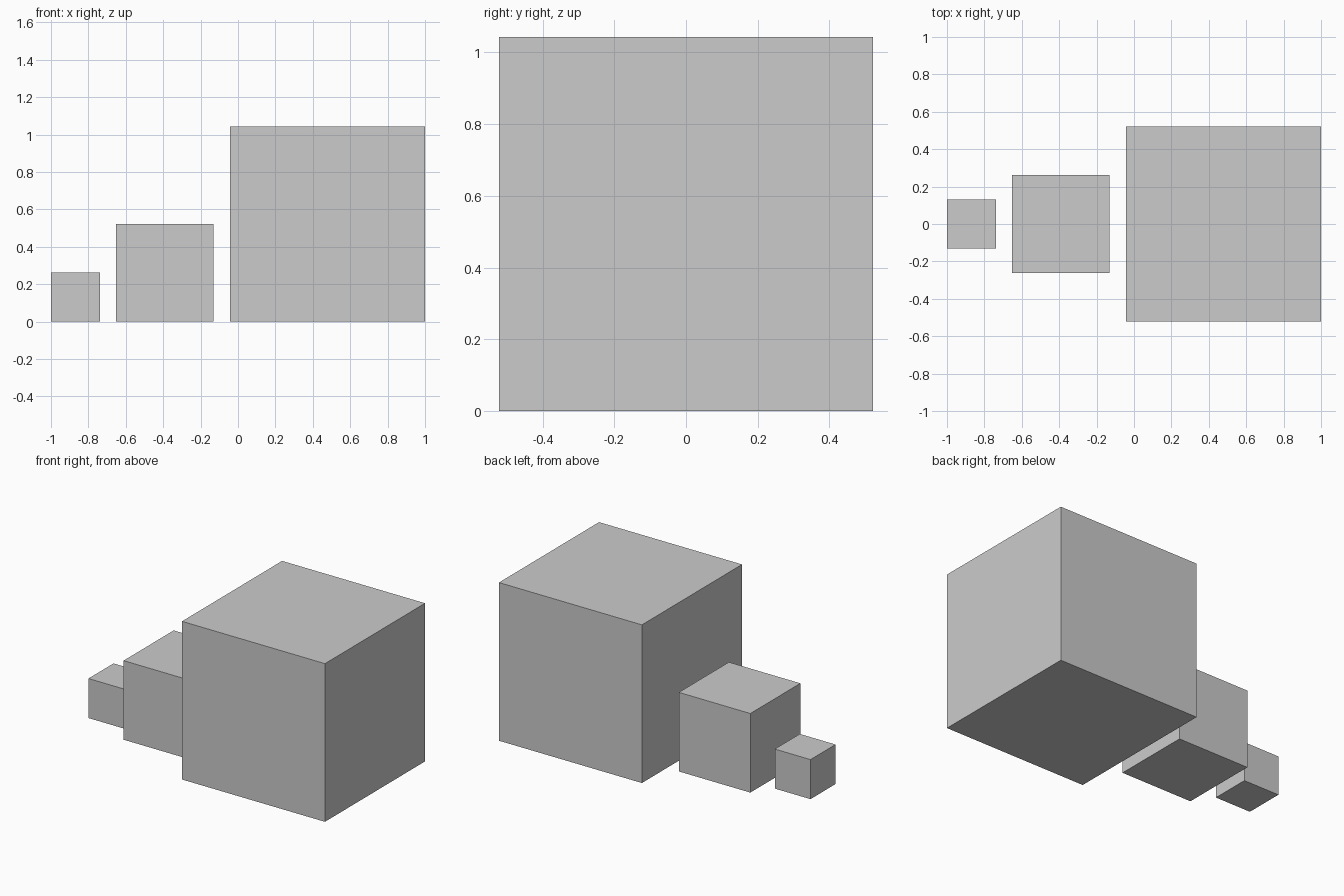
import bpy

if "Cube" in bpy.data.objects:
    bpy.data.objects.remove(bpy.data.objects["Cube"])

UNIT = 2 / (7 + 2 / 3)   # edge of the smallest cube
GAP = UNIT / 3           # spacing between neighbours


def add_cube(name, left, size):
    """Cube standing on the floor, its left face at x = left."""
    bpy.ops.mesh.primitive_cube_add(size=size, location=(left + size / 2, 0, size / 2))
    bpy.context.object.name = name


# Row of cubes, each twice the size of the one before
x = -1.0
for i, name in enumerate(("small_cube", "medium_cube", "large_cube")):
    edge = UNIT * 2 ** i
    add_cube(name, x, edge)
    x += edge + GAP
